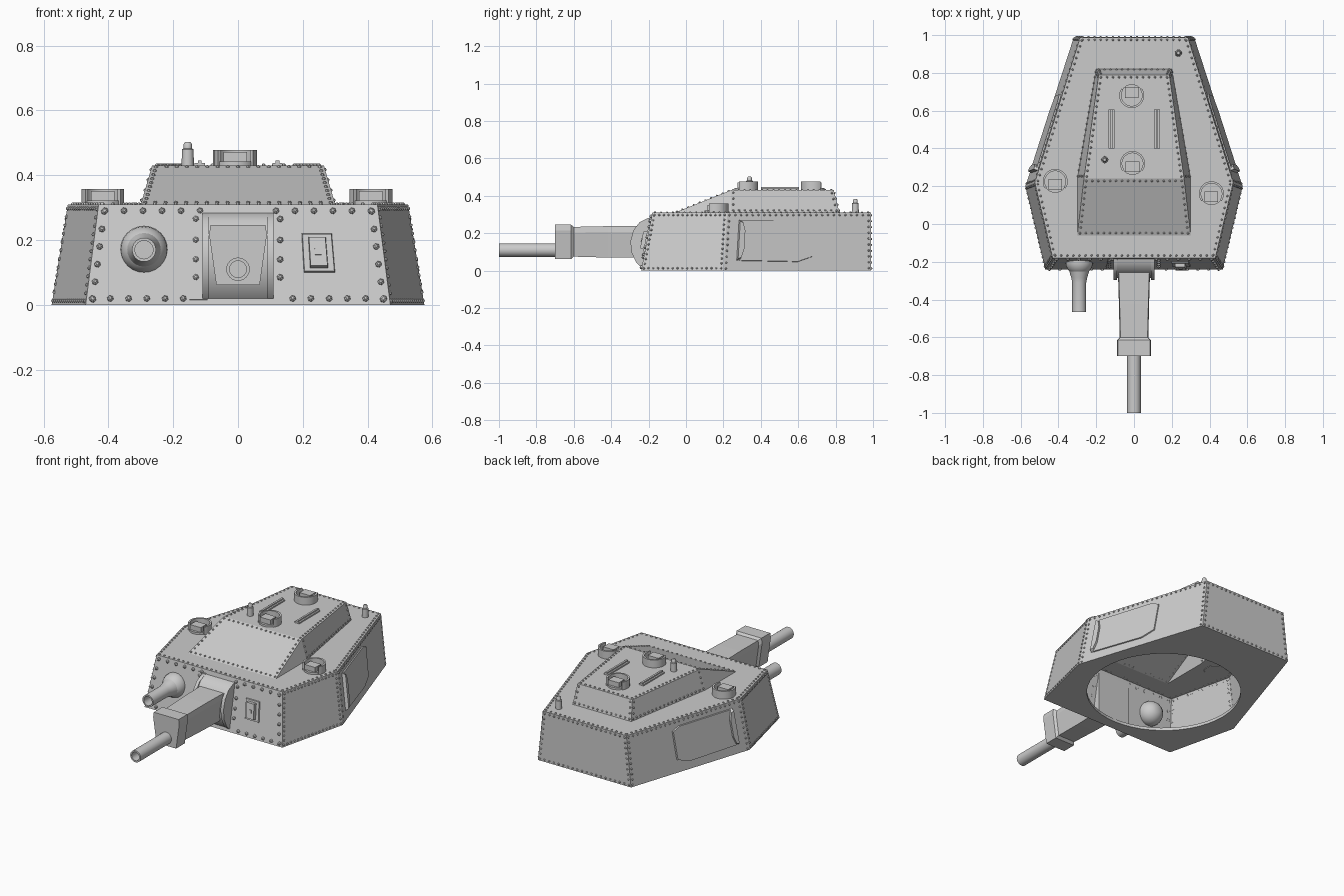
import bpy, bmesh, math
from mathutils import Vector as V

if "Cube" in bpy.data.objects:
    bpy.data.objects.remove(bpy.data.objects["Cube"])


def add_mesh(name, verts, faces, smooth=False, recalc=True):
    me = bpy.data.meshes.new(name)
    me.from_pydata([tuple(v) for v in verts], [], faces)
    ob = bpy.data.objects.new(name, me)
    bpy.context.collection.objects.link(ob)
    if recalc:
        bm = bmesh.new()
        bm.from_mesh(me)
        bmesh.ops.recalc_face_normals(bm, faces=bm.faces)
        bm.to_mesh(me)
        bm.free()
    if smooth:
        bpy.ops.object.select_all(action='DESELECT')
        bpy.context.view_layer.objects.active = ob
        ob.select_set(True)
        bpy.ops.object.shade_smooth_by_angle(angle=math.radians(35))
    return ob


def loft(name, rings, smooth=False):
    """Closed skin through point rings, capped at both ends."""
    n = len(rings[0])
    faces = [(r * n + i, r * n + (i + 1) % n, (r + 1) * n + (i + 1) % n, (r + 1) * n + i)
             for r in range(len(rings) - 1) for i in range(n)]
    faces += [tuple(range(n))[::-1], tuple(range((len(rings) - 1) * n, len(rings) * n))]
    return add_mesh(name, [p for r in rings for p in r], faces, smooth)


def lathe(name, prof, loc, axis='z', n=24):
    """Rings of (radius, distance along axis) around the axis."""
    rings = []
    for r, h in prof:
        cs = [(r * math.cos(math.tau * i / n), r * math.sin(math.tau * i / n)) for i in range(n)]
        rings.append([V(loc) + (V((c, s, h)) if axis == 'z' else V((c, h, s))) for c, s in cs])
    return loft(name, rings, True)


def box(name, lo, hi):
    base = [(lo[0], lo[1]), (hi[0], lo[1]), (hi[0], hi[1]), (lo[0], hi[1])]
    return loft(name, [[(x, y, z) for x, y in base] for z in (lo[2], hi[2])])


def normal(q):
    return (q[1] - q[0]).cross(q[3] - q[0]).normalized()


def slab(name, q, uv, h0, h1, shrink=1.0):
    """Raised polygon on a quad plate, given in plate fractions."""
    n = normal(q)
    pts = [q[0].lerp(q[1], u).lerp(q[3].lerp(q[2], u), v) for u, v in uv]
    mid = sum(pts, V()) / len(pts)
    return loft(name, [[p + n * h0 for p in pts], [mid + (p - mid) * shrink + n * h1 for p in pts]])


rv, rf = [], []


def rivet(p, n, r, sides=6):
    a = n.orthogonal().normalized()
    b = n.cross(a)
    s = len(rv)
    for k, h in ((1, -.1), (.85, .6), (.4, 1.0)):
        for i in range(sides):
            t = math.tau * i / sides
            rv.append(p + (a * math.cos(t) + b * math.sin(t)) * r * k + n * r * h)
    for j in (0, sides):
        rf.extend((s + j + i, s + j + (i + 1) % sides, s + j + sides + (i + 1) % sides, s + j + sides + i)
                  for i in range(sides))
    rf.append(tuple(range(s + 2 * sides, s + 3 * sides)))


def rivet_row(p, q, n, step, r, skip=None):
    count = max(1, round((q - p).length / step))
    for i in range(count + 1):
        c = p.lerp(q, i / count)
        if not (skip and skip(c)):
            rivet(c, n, r)


def rivet_edges(q, edges, step=.032, r=.006, inset=.013, skip=None):
    n = normal(q)
    for k in edges:
        p0, p1 = q[k], q[(k + 1) % 4]
        d = (p1 - p0).normalized()
        off = n.cross(d) * inset
        rivet_row(p0 + off + d * inset, p1 + off - d * inset, n, step, r, skip)


# Outlines, counter-clockwise from front left
def hexagon(pts, z):
    return [V((x, y, z)) for x, y in [(-pts[0][0], pts[0][1])] + pts + [(-x, y) for x, y in pts[:0:-1]]]


b = hexagon([(.47, -.24), (.575, .2), (.318, .99)], 0)
t = hexagon([(.43, -.18), (.525, .22), (.285, .988)], .31)
c = hexagon([(.30, -.06), (.30, .24), (.20, .82)], .31)
d = [V((x, y, .43)) for x, y in ((-.265, .24), (.265, .24), (.187, .79), (-.187, .79))]
sides = [[b[k], b[(k + 1) % 6], t[(k + 1) % 6], t[k]] for k in range(6)]
roof = [[t[k], t[(k + 1) % 6], c[(k + 1) % 6], c[k]] for k in range(6)]

# Hull shell with raised roof block
verts = b + t + c + d
faces = [(k, (k + 1) % 6, 6 + (k + 1) % 6, 6 + k) for k in range(6)]
faces += [(6 + k, 6 + (k + 1) % 6, 12 + (k + 1) % 6, 12 + k) for k in range(6)]
faces += [(12, 13, 19, 18), (13, 14, 19), (14, 15, 20, 19), (15, 16, 21, 20), (16, 17, 18, 21),
          (17, 12, 18), (18, 19, 20, 21)]
add_mesh("turret_shell", verts, faces, recalc=False)

# Floor plate with the round ring opening
bm = bmesh.new()
N = 48
outer = [bm.verts.new(p) for p in b]
ring = [bm.verts.new((.44 * math.cos(math.tau * i / N), .265 + .44 * math.sin(math.tau * i / N), 0)) for i in range(N)]
edges = [bm.edges.new((l[i], l[(i + 1) % len(l)])) for l in (outer, ring) for i in range(len(l))]
bmesh.ops.triangle_fill(bm, use_beauty=True, edges=edges)
for f in bm.faces:
    f.normal_update()
    if f.normal.z > 0:
        f.normal_flip()
lip = [bm.verts.new(v.co + V((0, 0, .018))) for v in ring]
for i in range(N):
    j = (i + 1) % N
    bm.faces.new((ring[j], ring[i], lip[i], lip[j]))
me = bpy.data.meshes.new("floor_ring")
bm.to_mesh(me)
bm.free()
bpy.context.collection.objects.link(bpy.data.objects.new("floor_ring", me))

# Rivets: front plate large, all other seams small
front = sides[0]
rivet_edges(front, (0, 1, 2, 3), .058, .0105, .02, lambda p: abs(p.x) < .115)
for x in (-.13, .13):
    for z in (.085, .14, .2, .265):
        rivet(V((x, -.24 + .06 * z / .31, z)), normal(front), .0105)
for k in (1, 5):
    rivet_edges(sides[k], (0, 1, 2, 3), .026)
for k in (2, 4):
    rivet_edges(sides[k], (1, 2, 3))
rivet_edges(sides[3], (0, 1, 2, 3))
for q in roof:
    rivet_edges(q, (0,))
rivet_edges([c[0], c[1], d[1], d[0]], (0, 1, 2, 3))
rivet_edges(d, (1, 2, 3))
for q in ([c[2], c[3], d[2], d[1]], [c[3], c[4], d[3], d[2]], [c[4], c[5], d[0], d[3]]):
    rivet_edges(q, (0, 1, 3))
add_mesh("rivets", rv, rf, recalc=False)

# Side doors with hinge covers
door = [(.10, .17), (.50, .15), (.60, .24), (.61, .80), (.55, .87), (.10, .87)]
hinge = [(.085, .17), (.11, .19), (.128, .35), (.128, .70), (.11, .85), (.085, .88)]
for side, k in (("right", 2), ("left", 4)):
    flip = (lambda uv: uv) if k == 2 else (lambda uv: [(1 - u, v) for u, v in uv[::-1]])
    slab(side + "_door", sides[k], flip(door), -.002, .008, .985)
    slab(side + "_door_hinge", sides[k], flip(hinge), -.002, .02, .9)


def rect(u0, u1, v0, v1):
    return [(u0, v0), (u1, v0), (u1, v1), (u0, v1)]


# Front vision port and gun side plate
slab("vision_port_plate", front, rect(.722, .828, .32, .71), -.002, .008, .95)
slab("vision_port_block", front, rect(.744, .806, .36, .67), 0, .028, .92)
slab("vision_port_slit", front, rect(.764, .786, .48, .54), .02, .032)
slab("gun_side_plate", front, rect(.34, .40, .05, .93), -.002, .004)

# Curved gun mantlet between two cheeks
prof = [(-.18, .285), (-.205, .28), (-.245, .26), (-.278, .215), (-.293, .155), (-.286, .095), (-.264, .045), (-.24, .02), (-.18, .02)]


def extrude_x(name, x0, x1, scale=1):
    return loft(name, [[(x, -.18 + (y + .18) * scale, z) for y, z in prof] for x in (x0, x1)], True)


extrude_x("mantlet", -.092, .092, .93)
for s, x in (("left", -.109), ("right", .089)):
    extrude_x("mantlet_cheek_" + s, x, x + .02, 1.04)

# Tapered gun sleeve with wider collar, then barrel
sections = [(-.22, .086, .068, .07, .238), (-.42, .08, .062, .07, .238), (-.60, .076, .058, .075, .234),
            (-.615, .089, .067, .062, .246), (-.70, .089, .067, .062, .246)]
loft("gun_sleeve", [[(-bw, y, z0), (bw, y, z0), (tw, y, z1 - .03), (tw - .004, y, z1), (-tw + .004, y, z1), (-tw, y, z1 - .03)]
                    for y, tw, bw, z0, z1 in sections])
lathe("gun_barrel", [(.036, -.68), (.036, -1), (.026, -1), (.026, -.9)], (0, 0, .11), 'y')

# Ball-mounted machine gun
ang = [math.pi * i / 12 for i in range(1, 12)]
lathe("gun_ball", [(.073 * math.sin(a), .073 * math.cos(a)) for a in ang], (-.29, -.2, .17), 'y')
lathe("small_gun_barrel", [(.058, -.23), (.042, -.285), (.037, -.31), (.037, -.465), (.028, -.465), (.028, -.38)], (-.29, 0, .17), 'y')


# Periscopes: open curved guard, base disc and viewing block
def periscope(name, x, y, z, facing):
    arc = [math.radians(facing + 55 + 250 * i / 24) for i in range(25)]
    pts = [(r * math.cos(a), r * math.sin(a)) for r, l in ((.066, arc), (.055, arc[::-1])) for a in l]
    w = [[(x + px, y + py, z + h) for px, py in pts] for h in (-.003, .048)]
    m = len(arc)
    vs = w[0] + w[1]
    n = 2 * m
    fs = [(i, (i + 1) % n, n + (i + 1) % n, n + i) for i in range(n)]
    fs += [(o + i, o + i + 1, o + n - 2 - i, o + n - 1 - i) for o in (0, n) for i in range(m - 1)]
    add_mesh(name + "_guard", vs, fs, True)
    lathe(name + "_base", [(.06, -.003), (.06, .012)], (x, y, z))
    s = 1 if facing == 90 else -1
    ys = sorted((y - s * .012, y + s * .044))
    box(name + "_block", (x - .036, ys[0], z), (x + .036, ys[1], z + .042))


periscope("left_periscope", -.417, .225, .31, 270)
periscope("right_periscope", .41, .16, .31, 270)
periscope("front_periscope", -.008, .32, .43, 270)
periscope("rear_periscope", -.012, .68, .43, 90)

# Roof hatch strips
for s, x in (("left", -.118), ("right", .122)):
    box("hatch_strip_" + s, (x - .016, .4, .428), (x + .016, .605, .438))
    box("hatch_hinge_" + s, (x - .006, .4, .43), (x + .006, .605, .446))

# Roof pegs
for name, x, y, z in (("roof_peg_front", -.155, .34, .43), ("roof_peg_rear", .235, .905, .31)):
    lathe(name, [(.019, -.003), (.018, .05), (.013, .053), (.013, .066), (.008, .073)], (x, y, z), n=12)
